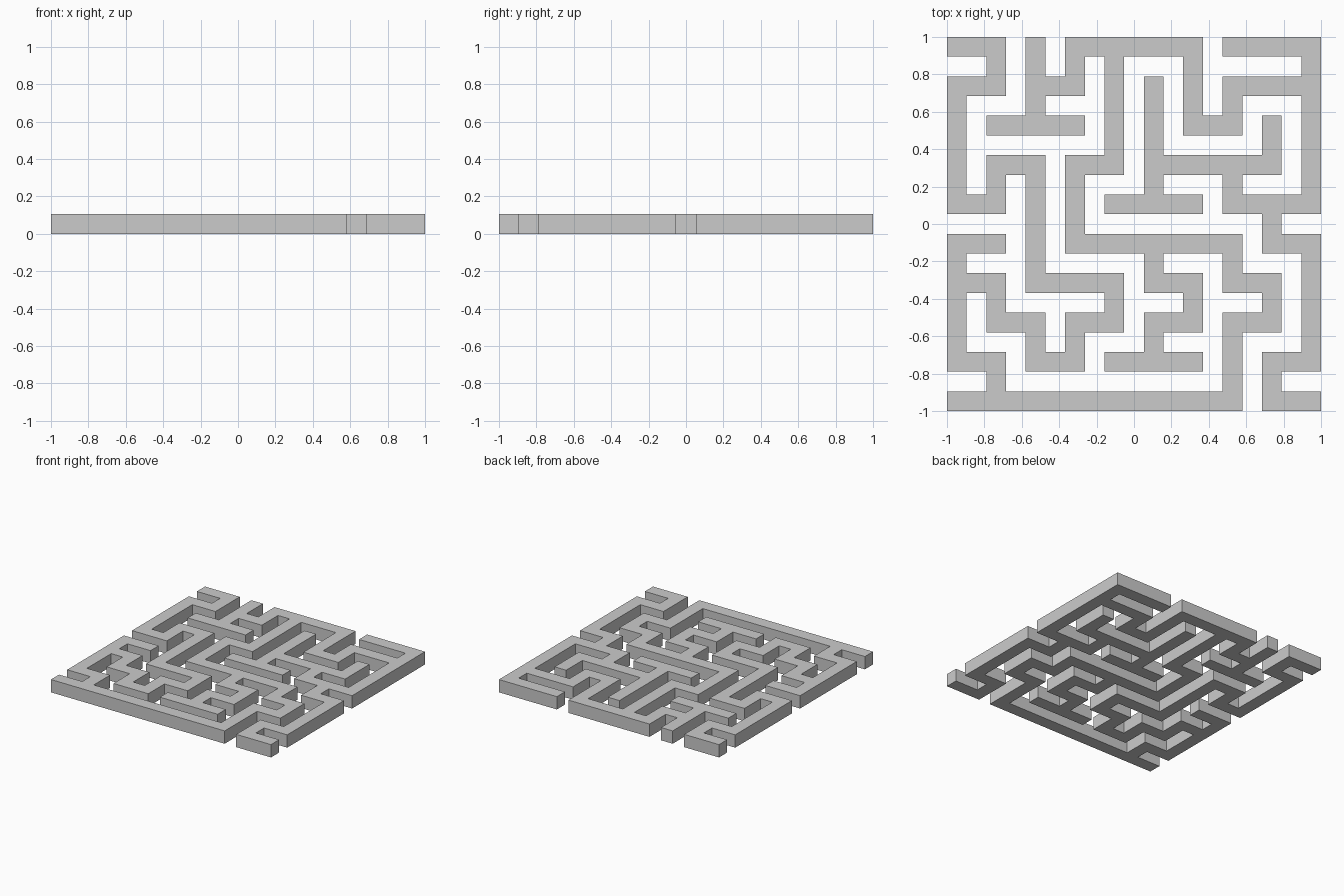
import bpy
import bmesh
import math

if "Cube" in bpy.data.objects:
    bpy.data.objects.remove(bpy.data.objects["Cube"])

# Walls run between the nodes of a 10 x 10 lattice; gaps are as wide as walls
CELL = 2.0 / 19     # wall thickness and wall height
cells = set()


def wall(*nodes):
    """Mark the squares along a wall path; nodes are (column, row from back)."""
    for (x0, y0), (x1, y1) in zip(nodes, nodes[1:]):
        for c in range(2 * min(x0, x1), 2 * max(x0, x1) + 1):
            for r in range(2 * min(y0, y1), 2 * max(y0, y1) + 1):
                cells.add((c, r))


# Left winding wall, from the back left corner round to the left side
wall((0, 0), (1, 0), (1, 1), (0, 1), (0, 4), (1, 4), (1, 3), (2, 3), (2, 6),
     (4, 6), (4, 7), (3, 7), (3, 8), (2, 8), (2, 7), (1, 7), (1, 6), (0, 6))
# Left side wall and front wall
wall((1, 5), (0, 5), (0, 8), (1, 8), (1, 9))
wall((0, 9), (7, 9), (7, 7), (8, 7), (8, 6), (7, 6), (7, 5))
# Middle wall up to the back wall
wall((7, 5), (3, 5), (3, 3), (4, 3), (4, 0))
# Hook below the middle wall
wall((5, 5), (5, 6), (6, 6), (6, 7), (5, 7), (5, 8))
wall((4, 8), (6, 8))
# Back wall and its left branch
wall((2, 1), (3, 1), (3, 0), (6, 0), (6, 2), (7, 2), (7, 1), (9, 1))
wall((2, 0), (2, 2))
wall((1, 2), (3, 2))
# Right side, back half, with inner branch
wall((7, 0), (9, 0), (9, 4), (7, 4), (7, 3))
wall((5, 3), (8, 3), (8, 2))
wall((5, 1), (5, 4))
wall((4, 4), (6, 4))
# Right side, front half
wall((8, 4), (8, 5), (9, 5), (9, 8), (8, 8), (8, 9), (9, 9))

# Floor outline of the walls
bm = bmesh.new()
corners = {}


def corner(c, r):
    if (c, r) not in corners:
        corners[c, r] = bm.verts.new((c * CELL - 1, 1 - r * CELL, 0))
    return corners[c, r]


for c, r in sorted(cells):
    bm.faces.new((corner(c, r + 1), corner(c + 1, r + 1),
                  corner(c + 1, r), corner(c, r)))

# Merge squares into one clean outline
bmesh.ops.dissolve_limit(bm, angle_limit=math.radians(1),
                         verts=bm.verts[:], edges=bm.edges[:])

# Raise the walls, keeping the underside
result = bmesh.ops.extrude_face_region(bm, geom=bm.faces[:], use_keep_orig=True)
top = [g for g in result["geom"] if isinstance(g, bmesh.types.BMVert)]
bmesh.ops.translate(bm, vec=(0, 0, CELL), verts=top)
bmesh.ops.recalc_face_normals(bm, faces=bm.faces[:])

mesh = bpy.data.meshes.new("maze_walls")
bm.to_mesh(mesh)
bm.free()
walls = bpy.data.objects.new("maze_walls", mesh)
bpy.context.collection.objects.link(walls)
